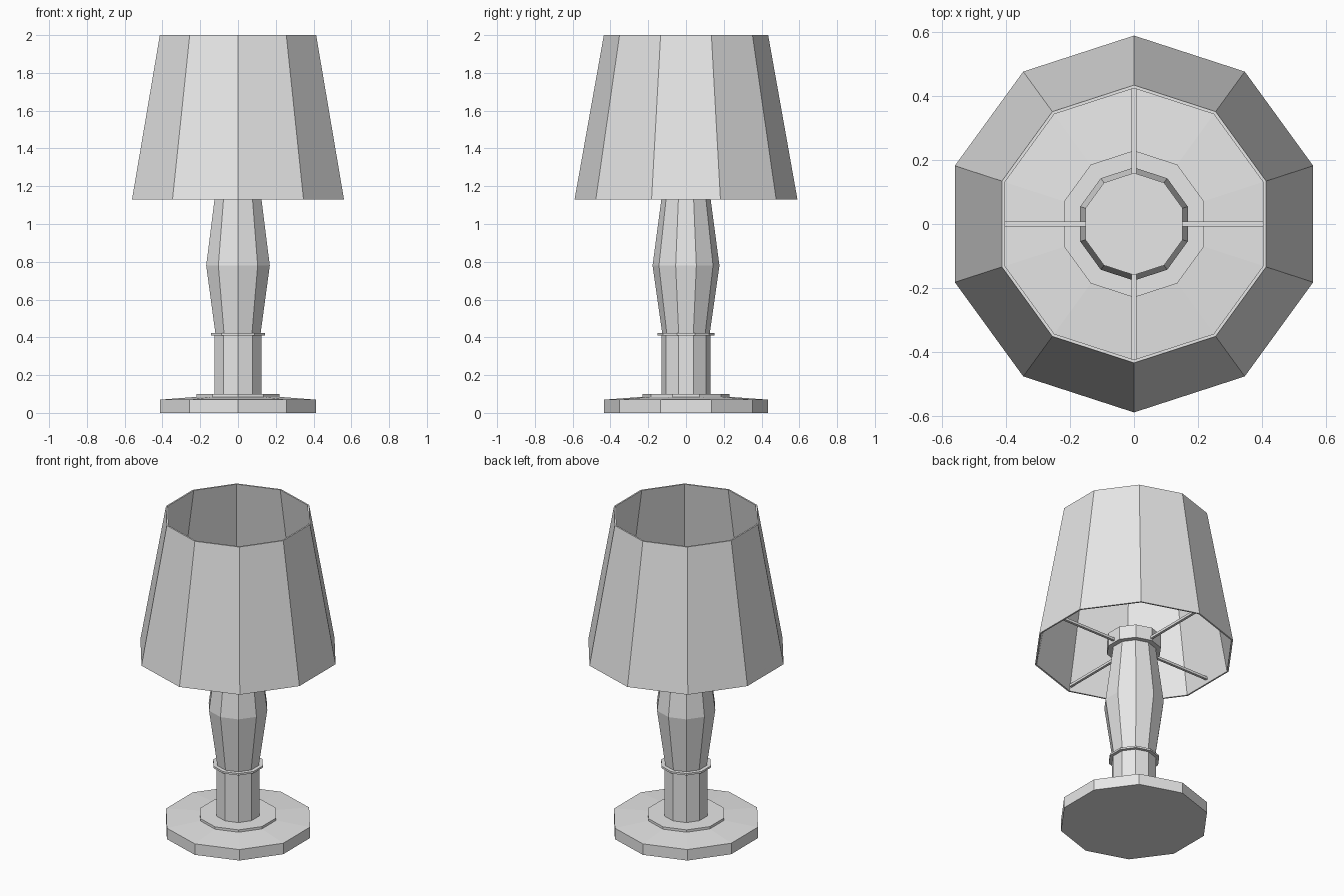
import bpy
import bmesh
from math import sin, cos, pi
from mathutils import Matrix

cube = bpy.data.objects.get("Cube")
if cube:
    bpy.data.objects.remove(cube, do_unlink=True)

SIDES = 10

grey = bpy.data.materials.new("plain grey")
grey.use_nodes = True
COLOUR = (0.8, 0.8, 0.8, 1)
grey.diffuse_color = COLOUR
grey.node_tree.nodes["Principled BSDF"].inputs["Base Color"].default_value = COLOUR


def add_object(name, bm):
    bmesh.ops.recalc_face_normals(bm, faces=bm.faces)
    mesh = bpy.data.meshes.new(name)
    bm.to_mesh(mesh)
    bm.free()
    mesh.materials.append(grey)
    obj = bpy.data.objects.new(name, mesh)
    bpy.context.collection.objects.link(obj)
    return obj


def lathe(name, profile, closed=False):
    """Turn (radius, z) points into a ten-sided solid, capped or looped."""
    bm = bmesh.new()
    rings = []
    for r, z in profile:
        angles = [pi / 2 + 2 * pi * i / SIDES for i in range(SIDES)]
        rings.append([bm.verts.new((r * cos(a), r * sin(a), z)) for a in angles])
    pairs = list(zip(rings, rings[1:]))
    if closed:
        pairs.append((rings[-1], rings[0]))
    else:
        bm.faces.new(rings[0])
        bm.faces.new(rings[-1])
    for low, high in pairs:
        for i in range(SIDES):
            j = (i + 1) % SIDES
            bm.faces.new((low[i], low[j], high[j], high[i]))
    return add_object(name, bm)


# Foot and stem
lathe("base", [(0.435, 0), (0.435, 0.07), (0.23, 0.085)])
lathe("base_ring", [(0.23, 0.08), (0.23, 0.1)])
lathe("lower_stem", [(0.13, 0.09), (0.13, 0.415)])
lathe("stem_collar", [(0.15, 0.41), (0.15, 0.422)])
lathe("stem_body", [(0.125, 0.415), (0.177, 0.78), (0.128, 1.15)])
lathe("top_collar", [(0.16, 1.14), (0.16, 1.225)])

# Open, thin-walled shade
lathe("shade", [(0.59, 1.13), (0.435, 2.0), (0.425, 2.0), (0.58, 1.13)], closed=True)

# Four square rods holding the shade
INNER, OUTER, THICK, ROD_Z = 0.14, 0.555, 0.016, 1.16
for k, side in enumerate(("left", "back", "right", "front")):
    bm = bmesh.new()
    outer = OUTER + 0.015 * (k % 2)
    shape = (Matrix.Rotation(k * pi / 2, 4, "Z")
             @ Matrix.Translation(((INNER + outer) / 2, 0, ROD_Z))
             @ Matrix.Diagonal((outer - INNER, THICK, THICK, 1)))
    bmesh.ops.create_cube(bm, size=1, matrix=shape)
    add_object("shade_rod_" + side, bm)
